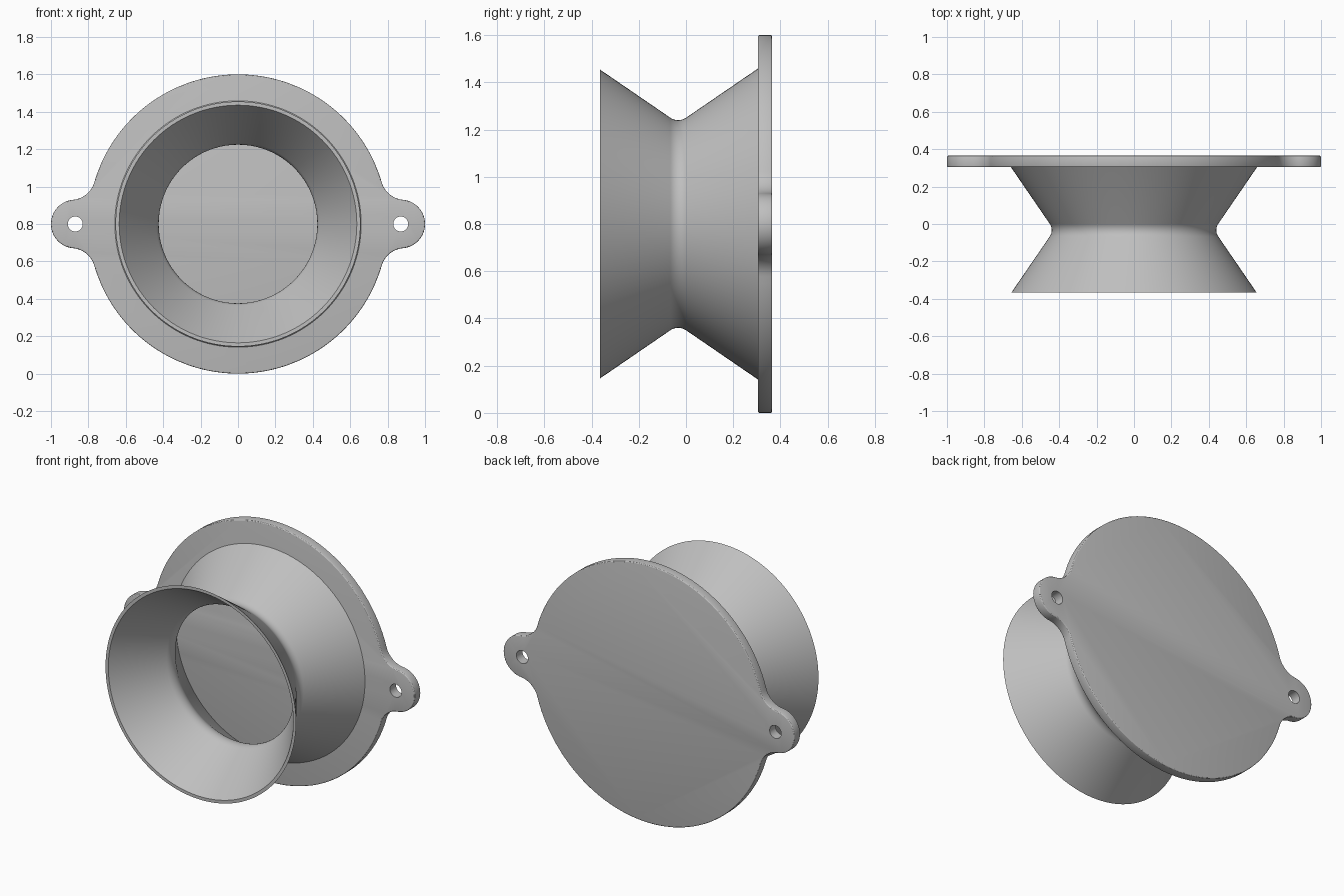
import bpy, bmesh, math
from mathutils import Matrix, Vector

old = bpy.data.objects.get("Cube")
if old:
    bpy.data.objects.remove(old, do_unlink=True)

CENTRE_Z = 0.8
BACK, FACE, LIP = 0.365, 0.305, -0.365      # y of plate back, plate front, open rim
PLATE_R, EAR_X, EAR_R, FILLET, HOLE_R = 0.8, 0.87, 0.13, 0.13, 0.04

grey = bpy.data.materials.new("plain grey")
grey.use_nodes = True
colour = (0.52, 0.52, 0.52, 1)
grey.diffuse_color = colour
grey.node_tree.nodes["Principled BSDF"].inputs["Base Color"].default_value = colour


def finish(name, bm):
    bmesh.ops.recalc_face_normals(bm, faces=bm.faces)
    mesh = bpy.data.meshes.new(name)
    bm.to_mesh(mesh)
    bm.free()
    mesh.materials.append(grey)
    obj = bpy.data.objects.new(name, mesh)
    bpy.context.collection.objects.link(obj)
    return obj


def activate(obj):
    bpy.ops.object.select_all(action='DESELECT')
    obj.select_set(True)
    bpy.context.view_layer.objects.active = obj


def arc(cx, cz, r, a, b, n):
    return [Vector((cx + r * math.cos(a + (b - a) * i / n),
                    cz + r * math.sin(a + (b - a) * i / n))) for i in range(n + 1)]


# Plate outline: one quarter from the ear tip to the top, then mirrored
reach = PLATE_R + FILLET
theta = math.acos((reach**2 + EAR_X**2 - (EAR_R + FILLET)**2) / (2 * reach * EAR_X))
fx, fz = reach * math.cos(theta), reach * math.sin(theta)
ear_angle = math.atan2(fz, fx - EAR_X)
quarter = arc(EAR_X, 0, EAR_R, 0, ear_angle, 20)
quarter += arc(fx, fz, FILLET, ear_angle - math.pi, theta - math.pi, 14)[1:]
quarter += arc(0, 0, PLATE_R, theta, math.pi / 2, 36)[1:]
half = quarter + [Vector((-p.x, p.y)) for p in reversed(quarter[:-1])]
outline = half + [Vector((p.x, -p.y)) for p in reversed(half[1:-1])]

# Mounting plate with softened rim
bm = bmesh.new()
base = bm.faces.new([bm.verts.new((p.x, FACE, p.y + CENTRE_Z)) for p in outline])
ext = bmesh.ops.extrude_face_region(bm, geom=[base], use_keep_orig=True)
bmesh.ops.translate(bm, vec=(0, BACK - FACE, 0),
                    verts=[g for g in ext["geom"] if isinstance(g, bmesh.types.BMVert)])
bmesh.ops.recalc_face_normals(bm, faces=bm.faces)
rim = [e for e in bm.edges if abs(e.verts[0].co.y - e.verts[1].co.y) < 1e-5]
bmesh.ops.bevel(bm, geom=rim, offset=0.007, segments=3, profile=0.5, affect='EDGES')
plate = finish("mounting_plate", bm)

# Screw holes through both ears
bm = bmesh.new()
for side in (-1, 1):
    place = Matrix.Translation((side * EAR_X, (BACK + FACE) / 2, CENTRE_Z)) @ Matrix.Rotation(math.pi / 2, 4, 'X')
    bmesh.ops.create_cone(bm, cap_ends=True, segments=40, radius1=HOLE_R, radius2=HOLE_R,
                          depth=0.2, matrix=place)
cutter = finish("screw_hole_cutter", bm)
cutter.hide_render = True
cut = plate.modifiers.new("screw holes", 'BOOLEAN')
cut.operation, cut.object, cut.solver = 'DIFFERENCE', cutter, 'EXACT'
activate(plate)
bpy.ops.object.modifier_apply(modifier=cut.name)
bpy.data.objects.remove(cutter, do_unlink=True)
bpy.ops.object.shade_smooth_by_angle(angle=math.radians(25))


# Thin double-cone spool: outer and inner walls share the rounded waist centre
WAIST_Y, WAIST_R, ROUND, WALL = -0.033, 0.44, 0.06, 0.016
SLOPE = math.radians(34.4)


def wall(rho):
    cr = WAIST_R + ROUND
    pts = arc(WAIST_Y, cr, rho, -math.pi / 2 - SLOPE, -math.pi / 2 + SLOPE, 10)
    first, last = pts[0], pts[-1]
    t = math.tan(SLOPE)
    front = Vector((LIP, first.y + (first.x - LIP) * t))
    back = Vector((FACE + 0.002, last.y + (FACE + 0.002 - last.x) * t))
    return [front] + pts + [back]


profile = wall(ROUND) + wall(ROUND + WALL)[::-1]
bm = bmesh.new()
verts = [bm.verts.new((r, y, CENTRE_Z)) for y, r in profile]
edges = [bm.edges.new((verts[i], verts[(i + 1) % len(verts)])) for i in range(len(verts))]
bmesh.ops.spin(bm, geom=verts + edges, cent=(0, 0, CENTRE_Z), axis=(0, 1, 0),
               angle=math.tau, steps=128, use_merge=True)
bmesh.ops.remove_doubles(bm, verts=bm.verts, dist=1e-5)
spool = finish("double_cone_spool", bm)
activate(spool)
bpy.ops.object.shade_smooth_by_angle(angle=math.radians(30))
